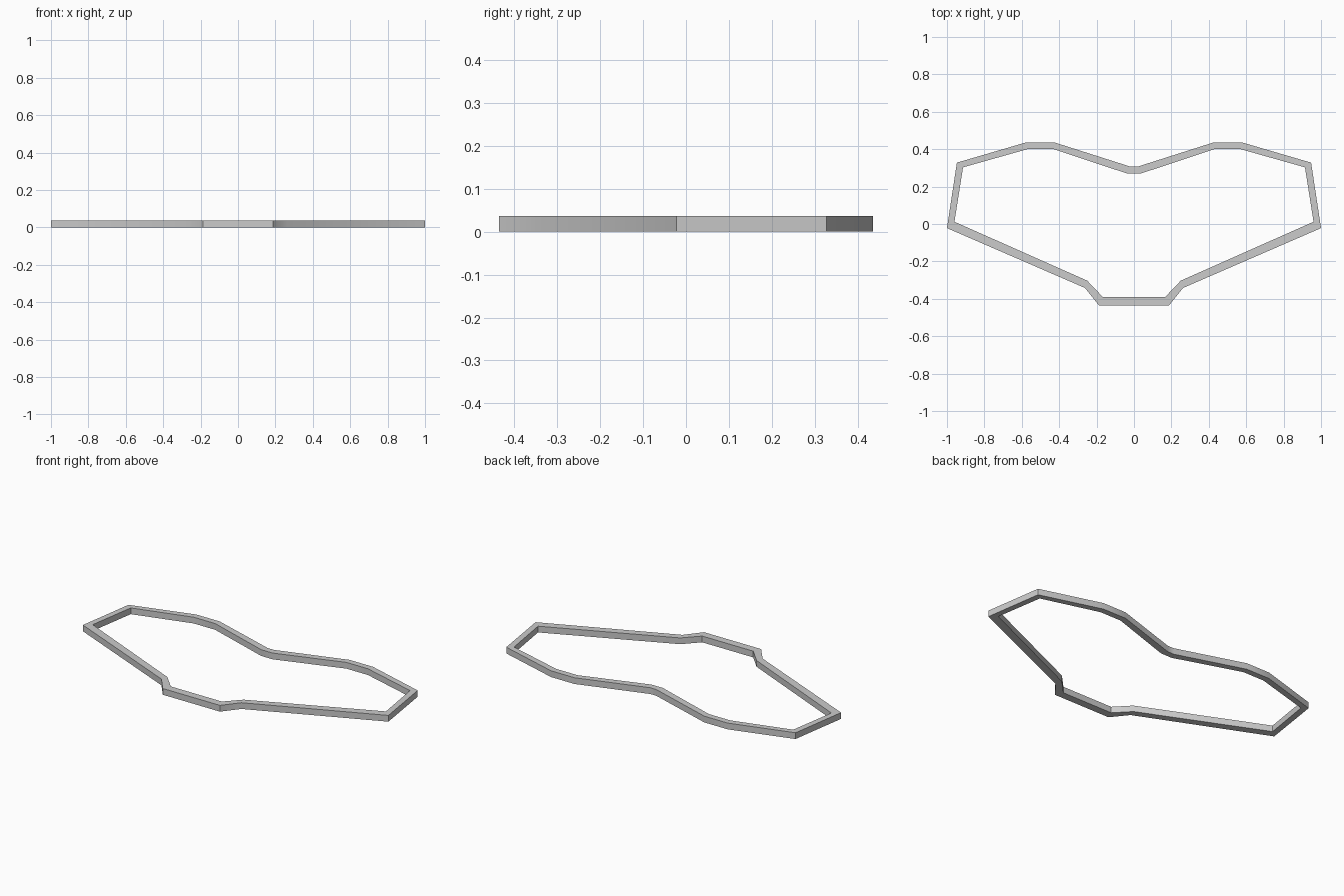
import bpy
import bmesh
import math

cube = bpy.data.objects.get("Cube")
if cube:
    bpy.data.objects.remove(cube, do_unlink=True)

HEIGHT = 0.037

# Right half of the outline, back centre to front: (outer, inner) pairs
HALF = [
    ((0.02, 0.307), (0.037, 0.27)),
    ((0.425, 0.436), (0.43, 0.40)),
    ((0.578, 0.436), (0.57, 0.40)),
    ((0.947, 0.328), (0.914, 0.303)),
    ((1.0, -0.022), (0.96, 0.012)),
    ((0.262, -0.342), (0.25, -0.303)),
    ((0.187, -0.436), (0.167, -0.39)),
]


def mirrored(points):
    return points + [(-x, y) for x, y in reversed(points)]


grey = bpy.data.materials.new("light grey")
grey.use_nodes = True
colour = (0.6, 0.6, 0.6, 1)
grey.diffuse_color = colour
grey.node_tree.nodes["Principled BSDF"].inputs["Base Color"].default_value = colour

# Closed band with a rectangular section
outer = mirrored([pair[0] for pair in HALF])
inner = mirrored([pair[1] for pair in HALF])
bm = bmesh.new()
rings = [[bm.verts.new((x, y, z)) for x, y in loop]
         for loop, z in ((outer, 0), (outer, HEIGHT), (inner, HEIGHT), (inner, 0))]
count = len(outer)
for r in range(4):
    a, b = rings[r], rings[(r + 1) % 4]
    for i in range(count):
        j = (i + 1) % count
        bm.faces.new((a[i], a[j], b[j], b[i]))
bmesh.ops.recalc_face_normals(bm, faces=bm.faces)

mesh = bpy.data.meshes.new("outline_frame")
bm.to_mesh(mesh)
bm.free()
mesh.materials.append(grey)
frame = bpy.data.objects.new("outline_frame", mesh)
bpy.context.collection.objects.link(frame)

# Soften the shallow bends only
bpy.ops.object.select_all(action="DESELECT")
frame.select_set(True)
bpy.context.view_layer.objects.active = frame
bpy.ops.object.shade_smooth_by_angle(angle=math.radians(30))
